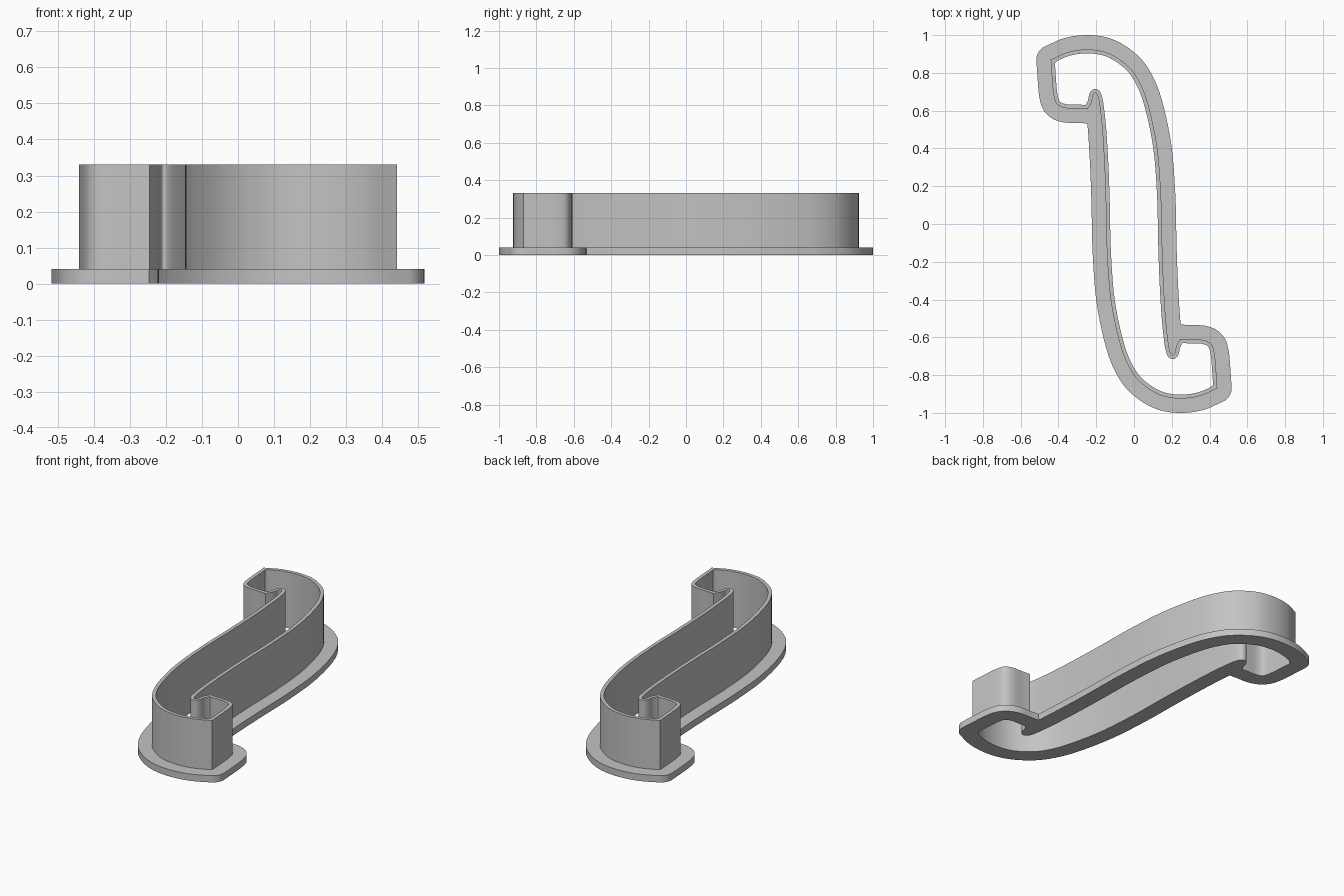
import bpy
import bmesh
import math
from mathutils import Vector
from mathutils.geometry import intersect_point_line

cube = bpy.data.objects.get("Cube")
if cube:
    bpy.data.objects.remove(cube)

FLANGE_HEIGHT = 0.04
WALL_HEIGHT = 0.33
FLANGE_WIDTH = 0.076
WALL_THICKNESS = 0.021

grey = bpy.data.materials.new("plain grey")
grey.use_nodes = True
grey.diffuse_color = (0.55, 0.55, 0.55, 1)
grey.node_tree.nodes["Principled BSDF"].inputs["Base Color"].default_value = grey.diffuse_color

# Half outline: long sweep from the outer corner to the notch, then the end lobe
SWEEP = [(-0.441, 0.87), (-0.35, 0.91), (-0.25, 0.924), (-0.15, 0.91), (-0.06, 0.86),
         (0.01, 0.785), (0.07, 0.65), (0.122, 0.41), (0.143, 0.15), (0.149, -0.1),
         (0.156, -0.3), (0.168, -0.5), (0.182, -0.63), (0.193, -0.68), (0.205, -0.694),
         (0.216, -0.682), (0.225, -0.645), (0.245, -0.608)]
LOBE = [(0.245, -0.608), (0.29, -0.611), (0.365, -0.614), (0.41, -0.637),
        (0.427, -0.69), (0.435, -0.78), (0.441, -0.87)]


def smooth_path(points, steps=8):
    """Catmull-Rom curve through the points, without its last point."""
    p = [Vector(q) for q in points]
    p = [2 * p[0] - p[1]] + p + [2 * p[-1] - p[-2]]
    path = []
    for a, b, c, d in zip(p, p[1:], p[2:], p[3:]):
        for i in range(steps):
            t = i / steps
            path.append(0.5 * (2 * b + (c - a) * t + (2 * a - 5 * b + 4 * c - d) * t ** 2
                               + (3 * b - a - 3 * c + d) * t ** 3))
    return path


def distance(point, a, b):
    near, t = intersect_point_line(point, a, b)
    near = near.to_2d()
    if t < 0:
        near = a
    elif t > 1:
        near = b
    return (point - near).length


def offset(loop, amount):
    """Parallel loop with rounded corners; positive goes outwards (clockwise loop)."""
    edges = list(zip(loop, loop[1:] + loop[:1]))
    angles = []
    for a, b in edges:
        d = b - a
        angles.append(math.atan2(d.x, -d.y))
    result = []
    for i, point in enumerate(loop):
        before = angles[i - 1]
        turn = (angles[i] - before + math.pi) % math.tau - math.pi
        count = max(1, round(abs(turn) / 0.15))
        for k in range(count + 1):
            angle = before + turn * k / count
            moved = point + amount * Vector((math.cos(angle), math.sin(angle)))
            if result and (moved - result[-1]).length < 0.002:
                continue
            if min(distance(moved, a, b) for a, b in edges) > abs(amount) * 0.985:
                result.append(moved)
    return result


def ring(name, outer, inner, height):
    """Solid band between two loops, standing on the ground."""
    bm = bmesh.new()
    edges = []
    for loop in (outer, inner):
        verts = [bm.verts.new((p.x, p.y, 0)) for p in loop]
        edges += [bm.edges.new((a, b)) for a, b in zip(verts, verts[1:] + verts[:1])]
    bmesh.ops.triangle_fill(bm, edges=edges, use_beauty=True, use_dissolve=False)
    top = bmesh.ops.extrude_face_region(bm, geom=bm.faces[:], use_keep_orig=True)["geom"]
    bmesh.ops.translate(bm, vec=(0, 0, height),
                        verts=[g for g in top if isinstance(g, bmesh.types.BMVert)])
    bmesh.ops.recalc_face_normals(bm, faces=bm.faces[:])
    mesh = bpy.data.meshes.new(name)
    bm.to_mesh(mesh)
    bm.free()
    mesh.materials.append(grey)
    obj = bpy.data.objects.new(name, mesh)
    bpy.context.collection.objects.link(obj)
    bpy.ops.object.select_all(action="DESELECT")
    obj.select_set(True)
    bpy.context.view_layer.objects.active = obj
    bpy.ops.object.shade_smooth_by_angle(angle=math.radians(30))


# Full outline: the half and its half-turn copy
half = smooth_path(SWEEP) + smooth_path(LOBE)
outline = half + [-p for p in half]

# Tall cutting wall and the flat grip flange around its foot
ring("cutting_wall", outline, offset(outline, -WALL_THICKNESS), WALL_HEIGHT)
ring("base_flange", offset(outline, FLANGE_WIDTH), outline, FLANGE_HEIGHT)
